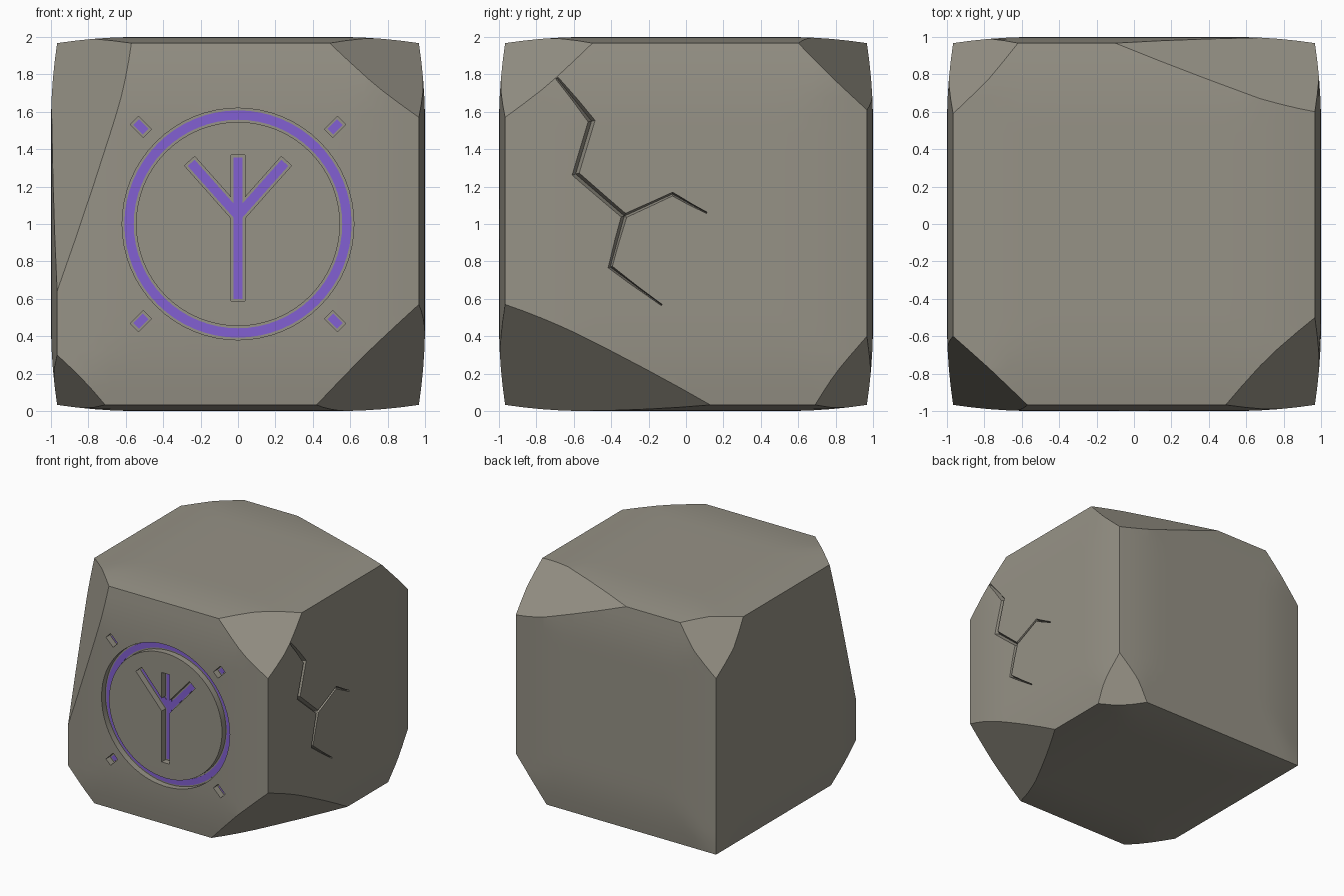
import bpy, bmesh, math
from mathutils import Vector

if "Cube" in bpy.data.objects:
    bpy.data.objects.remove(bpy.data.objects["Cube"])


def material(name, rgb):
    m = bpy.data.materials.new(name)
    m.diffuse_color = (*rgb, 1)
    m.use_nodes = True
    m.node_tree.nodes["Principled BSDF"].inputs["Base Color"].default_value = m.diffuse_color
    return m


stone = material("grey stone", (0.305, 0.287, 0.238))
purple = material("purple glow", (0.223, 0.118, 0.645))


def make_object(name, bm, mat=None):
    bmesh.ops.recalc_face_normals(bm, faces=bm.faces[:])
    me = bpy.data.meshes.new(name)
    bm.to_mesh(me)
    bm.free()
    ob = bpy.data.objects.new(name, me)
    bpy.context.collection.objects.link(ob)
    if mat:
        me.materials.append(mat)
    return ob


# stone block: cube with gently pillowed faces
bm = bmesh.new()
bmesh.ops.create_cube(bm, size=2)
bmesh.ops.subdivide_edges(bm, edges=bm.edges[:], cuts=19, use_grid_fill=True)
for v in bm.verts:
    c = v.co.copy()
    for a in range(3):
        m = max(abs(c[(a + 1) % 3]), abs(c[(a + 2) % 3]))
        t = max(0, (m - 0.55) / 0.45)
        v.co[a] = c[a] * (1 - 0.033 * t * t)
    v.co.z += 1

# chipped corners: each plane given by the three points where it meets the edges
E, T, B = 0.967, 1.967, 0.033
chips = [
    ((0.49, -E, T), (E, -E, 1.57), (E, -0.5, T)),
    ((-0.57, -E, T), (-E, -0.6, T), (-0.9, -0.985, 0.8)),
    ((-0.71, -E, B), (-E, -E, 0.3), (-E, -0.62, B)),
    ((0.42, -E, B), (E, -E, 0.57), (E, 0.13, B)),
    ((E, 0.6, T), (E, E, 1.61), (-0.1, E, T)),
    ((E, 0.69, B), (E, E, 0.4), (0.67, E, B)),
    ((-0.62, E, T), (-E, 0.59, T), (-E, E, 1.57)),
]
for chip in chips:
    p, q, r = map(Vector, chip)
    n = (q - p).cross(r - p).normalized()
    if n.dot(p - Vector((0, 0, 1))) < 0:
        n = -n
    bmesh.ops.bisect_plane(bm, geom=bm.verts[:] + bm.edges[:] + bm.faces[:], dist=1e-5,
                           plane_co=p, plane_no=n, clear_outer=True)
    rim = [e for e in bm.edges if e.is_boundary]
    bmesh.ops.holes_fill(bm, edges=rim, sides=0)
block = make_object("stone_block", bm, stone)


# rune symbol on the front, built at a given half width (wide = groove, narrow = inlay)
def prism(bm, outline, y0, y1):
    rings = [[bm.verts.new((x, y, z)) for x, z in outline] for y in (y0, y1)]
    n = len(outline)
    bm.faces.new(rings[0])
    bm.faces.new(rings[1][::-1])
    for i in range(n):
        j = (i + 1) % n
        bm.faces.new((rings[0][i], rings[1][i], rings[1][j], rings[0][j]))


def ring(bm, r0, r1, y0, y1, n=64):
    loops = []
    for i in range(n):
        a = 2 * math.pi * i / n
        loops.append([bm.verts.new((r * math.cos(a), y, 1 + r * math.sin(a)))
                      for r, y in ((r0, y0), (r1, y0), (r1, y1), (r0, y1))])
    for i in range(n):
        a, b = loops[i], loops[(i + 1) % n]
        for k in range(4):
            l = (k + 1) % 4
            bm.faces.new((a[k], a[l], b[l], b[k]))


def rune(name, w, grow, y0, y1, mat=None):
    bm = bmesh.new()
    ring(bm, 0.5825 - w - grow * 0.0, 0.5825 + w, y0, y1)
    # three-armed stem
    dx, dz, length = 0.664, 0.748, 0.377 + grow
    def arm(t, s):
        return (t * dx + s * w * dz, 1.045 + t * dz - s * w * dx)
    half = [(w, 0.60 - grow), arm(w * (1 - dz) / dx, 1), arm(length, 1),
            arm(length, -1), arm(w * (1 + dz) / dx, -1), (w, 1.355 + grow)]
    prism(bm, half + [(-x, z) for x, z in reversed(half)], y0, y1)
    # four diagonal ticks
    h, k = 0.036 + grow, w * 0.85
    for i in range(4):
        a = math.radians(45 + 90 * i)
        c, s = math.cos(a), math.sin(a)
        tick = [(0.734 + u, v) for u, v in ((-h, -k), (h, -k), (h, k), (-h, k))]
        prism(bm, [(u * c - v * s, 1 + u * s + v * c) for u, v in tick], y0, y1)
    return make_object(name, bm, mat)


groove = rune("rune_groove_cutter", 0.037, 0.013, -1.1, -0.945)
rune("rune_inlay", 0.025, 0.0, -0.95, -0.943, purple)


# cracks on the right side: tapered V-shaped cutters along a path of (y, z, width)
def crack(name, path, depth=0.04, out=0.03):
    bm = bmesh.new()
    pts = [Vector(p[:2]) for p in path]
    rows = []
    for i, p in enumerate(pts):
        d0 = (p - pts[max(i - 1, 0)]).normalized()
        d1 = (pts[min(i + 1, len(pts) - 1)] - p).normalized()
        d = (d0 + d1).normalized()
        ref = d1 if d1.length else d0
        h = path[i][2] / 2 * (depth + out) / depth / max(d.dot(ref), 0.6)
        n = Vector((-d.y, d.x)) * h
        rows.append([bm.verts.new((1 + out, *(p + n))), bm.verts.new((1 + out, *(p - n))),
                     bm.verts.new((1 - depth, *p))])
    for a, b in zip(rows, rows[1:]):
        for k in range(3):
            l = (k + 1) % 3
            bm.faces.new((a[k], a[l], b[l], b[k]))
    bm.faces.new(rows[0])
    bm.faces.new(rows[-1][::-1])
    return make_object(name, bm)


main_crack = crack("main_crack_cutter", [
    (-0.69, 1.78, 0.022), (-0.505, 1.55, 0.034), (-0.59, 1.267, 0.034),
    (-0.33, 1.043, 0.03), (-0.405, 0.77, 0.02), (-0.13, 0.567, 0.008)])
side_crack = crack("side_crack_cutter", [
    (-0.335, 1.04, 0.022), (-0.072, 1.16, 0.018), (0.11, 1.06, 0.008)])

# carve grooves and cracks into the block
bpy.context.view_layer.objects.active = block
for cutter in (groove, main_crack, side_crack):
    mod = block.modifiers.new("carve", 'BOOLEAN')
    mod.operation = 'DIFFERENCE'
    mod.solver = 'EXACT'
    mod.object = cutter
    bpy.ops.object.modifier_apply(modifier=mod.name)
    bpy.data.objects.remove(cutter, do_unlink=True)

# smooth faces with crisp edges
bpy.ops.object.select_all(action='DESELECT')
block.select_set(True)
bpy.ops.object.shade_smooth_by_angle(angle=math.radians(28))
